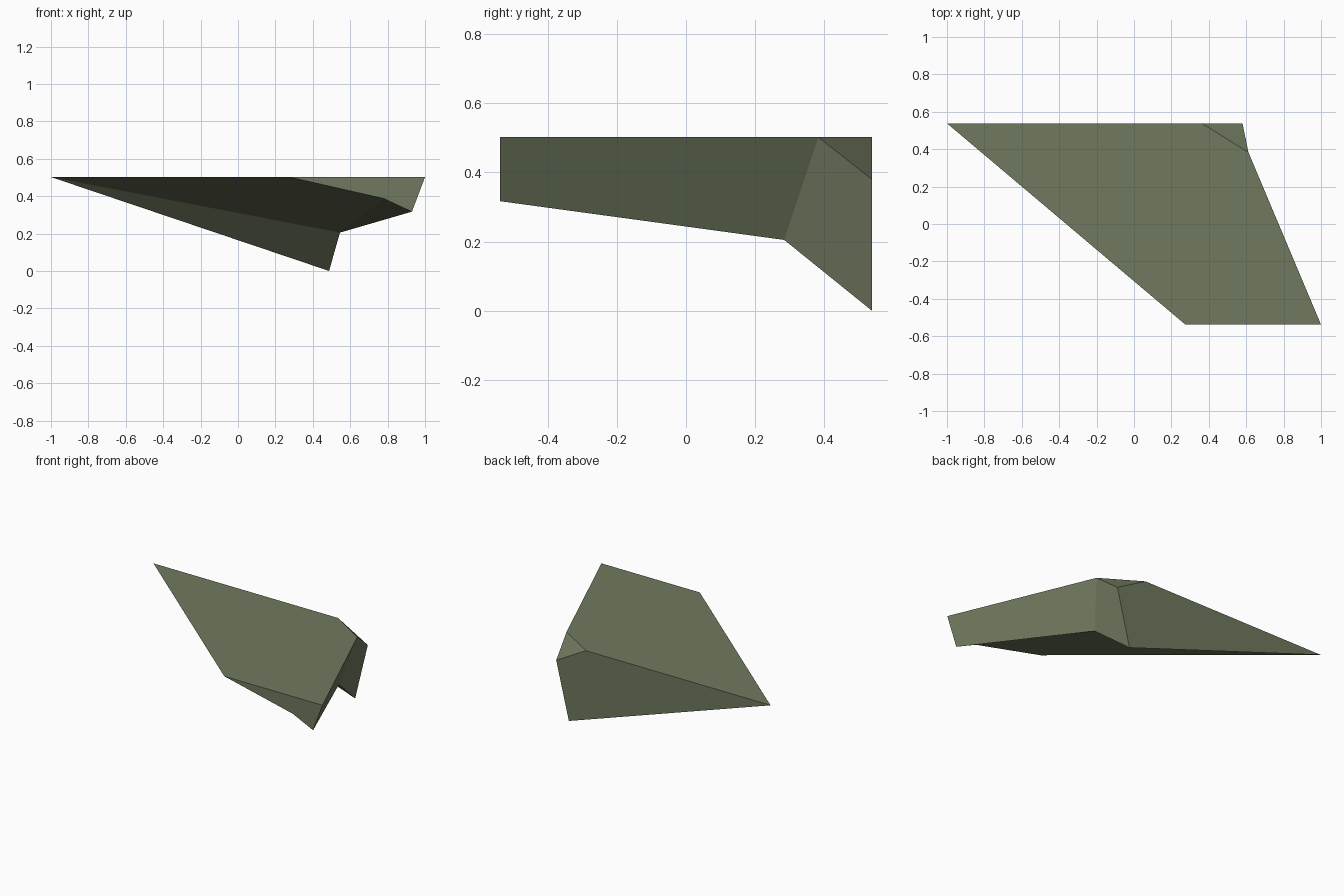
import bpy
import bmesh

# Remove the default object
cube = bpy.data.objects.get("Cube")
if cube:
    bpy.data.objects.remove(cube, do_unlink=True)

# Flat olive paint
olive = bpy.data.materials.new("olive_green")
olive.use_nodes = True
colour = (0.162, 0.19, 0.112, 1)
olive.diffuse_color = colour
shader = next(n for n in olive.node_tree.nodes if n.type == "BSDF_PRINCIPLED")
shader.inputs["Base Color"].default_value = colour
shader.inputs["Roughness"].default_value = 0.8

TOP, FRONT, BACK = 0.502, -0.538, 0.538

# Named corners of the faceted wedge
corners = {
    "tip": (-1, BACK, TOP),
    "front_inner": (0.275, FRONT, TOP),
    "front_outer": (1, FRONT, TOP),
    "chamfer_side": (0.612, 0.383, TOP),
    "chamfer_back": (0.362, BACK, TOP),
    "chamfer_low": (0.58, BACK, 0.38),
    "front_low": (0.93, FRONT, 0.317),
    "front_bend": (0.78, FRONT, 0.387),
    "side_low": (0.545, 0.284, 0.205),
    "keel": (0.487, BACK, 0),
}

# Panels: top deck, chamfer, front, two sides, back and three underside facets
panels = [
    "tip front_inner front_outer chamfer_side chamfer_back",
    "chamfer_back chamfer_side chamfer_low",
    "front_inner front_bend front_low front_outer",
    "front_outer front_low side_low chamfer_side",
    "chamfer_side side_low keel chamfer_low",
    "tip chamfer_back chamfer_low keel",
    "tip side_low front_bend front_inner",
    "front_bend side_low front_low",
    "tip keel side_low",
]

bm = bmesh.new()
verts = {name: bm.verts.new(co) for name, co in corners.items()}
for panel in panels:
    bm.faces.new([verts[name] for name in panel.split()])
bmesh.ops.recalc_face_normals(bm, faces=bm.faces[:])

mesh = bpy.data.meshes.new("wedge_panel")
bm.to_mesh(mesh)
bm.free()
mesh.materials.append(olive)
wedge = bpy.data.objects.new("wedge_panel", mesh)
bpy.context.collection.objects.link(wedge)
